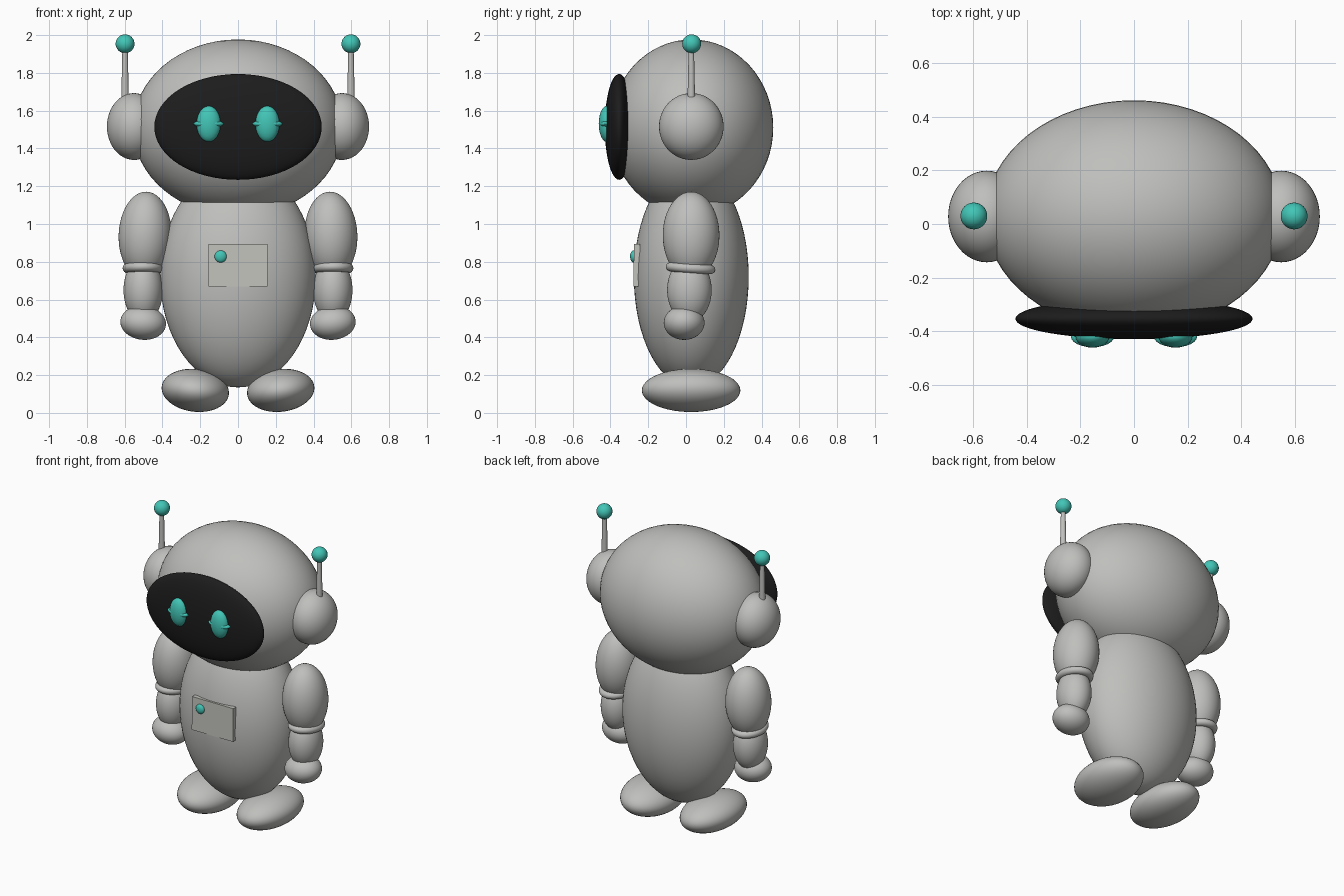
import bpy
import math

if "Cube" in bpy.data.objects:
    bpy.data.objects.remove(bpy.data.objects["Cube"])


def material(name, rgb):
    m = bpy.data.materials.new(name)
    m.diffuse_color = (*rgb, 1)
    m.use_nodes = True
    m.node_tree.nodes["Principled BSDF"].inputs["Base Color"].default_value = m.diffuse_color
    return m


GREY = material("shell grey", (0.52, 0.52, 0.505))
PANEL = material("panel grey", (0.54, 0.54, 0.505))
BLACK = material("visor black", (0.012, 0.012, 0.012))
TEAL = material("teal", (0.055, 0.56, 0.47))


def finish(name, mat, rot=(0, 0, 0), scale=(1, 1, 1)):
    ob = bpy.context.object
    ob.name = name
    ob.rotation_euler = [math.radians(a) for a in rot]
    ob.scale = scale
    ob.data.materials.append(mat)
    bpy.ops.object.transform_apply(location=False, rotation=True, scale=True)
    bpy.ops.object.shade_smooth_by_angle(angle=math.radians(40))
    return ob


def ellipsoid(name, loc, radii, mat, rot=(0, 0, 0), seg=48):
    bpy.ops.mesh.primitive_uv_sphere_add(segments=seg, ring_count=seg // 2, radius=1, location=loc)
    return finish(name, mat, rot, radii)


# Head, body and visor
ellipsoid("head", (0, 0.03, 1.51), (0.556, 0.432, 0.467), GREY, seg=64)
ellipsoid("body", (0, 0.028, 0.72), (0.412, 0.304, 0.585), GREY, seg=64)
ellipsoid("visor", (0, -0.354, 1.514), (0.443, 0.076, 0.28), BLACK, seg=64)

# Chest panel with button
bpy.ops.mesh.primitive_cube_add(size=1, location=(0, -0.261, 0.782))
finish("chest_panel", PANEL, (-1, 0, 0), (0.312, 0.032, 0.226))
ellipsoid("chest_button", (-0.092, -0.278, 0.828), (0.032, 0.018, 0.032), TEAL, seg=24)

for side, s in (("left", 1), ("right", -1)):
    # Eye: upright oval crossed by a bar
    ellipsoid(side + "_eye", (s * 0.155, -0.42, 1.53), (0.064, 0.042, 0.095), TEAL, seg=24)
    ellipsoid(side + "_eye_bar", (s * 0.155, -0.42, 1.53), (0.081, 0.04, 0.021), TEAL, seg=24)

    # Ear and antenna
    ellipsoid(side + "_ear", (s * 0.55, 0.028, 1.516), (0.144, 0.171, 0.177), GREY)
    bpy.ops.mesh.primitive_cone_add(vertices=24, radius1=0.02, radius2=0.014, depth=0.28,
                                    location=(s * 0.598, 0.028, 1.80))
    finish(side + "_antenna_rod", GREY)
    ellipsoid(side + "_antenna_ball", (s * 0.598, 0.03, 1.954), (0.05, 0.05, 0.05), TEAL, seg=32)

    # Arm: upper arm, cuff, forearm, hand
    ellipsoid(side + "_upper_arm", (s * 0.492, 0.027, 0.94), (0.14, 0.15, 0.231), GREY, (0, s * -2, 0))
    bpy.ops.mesh.primitive_torus_add(major_segments=48, minor_segments=16, major_radius=0.083,
                                     minor_radius=0.025, location=(s * 0.503, 0.024, 0.766))
    finish(side + "_cuff", GREY, (-4, 0, 0), (1, 1.22, 1))
    ellipsoid(side + "_forearm", (s * 0.502, 0.018, 0.65), (0.104, 0.118, 0.17), GREY)
    ellipsoid(side + "_hand", (s * 0.502, -0.01, 0.477), (0.121, 0.108, 0.09), GREY, (0, s * -6, 0))

    # Foot, outer edge lifted slightly
    ellipsoid(side + "_foot", (s * 0.226, 0.027, 0.119), (0.179, 0.261, 0.113), GREY, (0, s * -7, 0))
